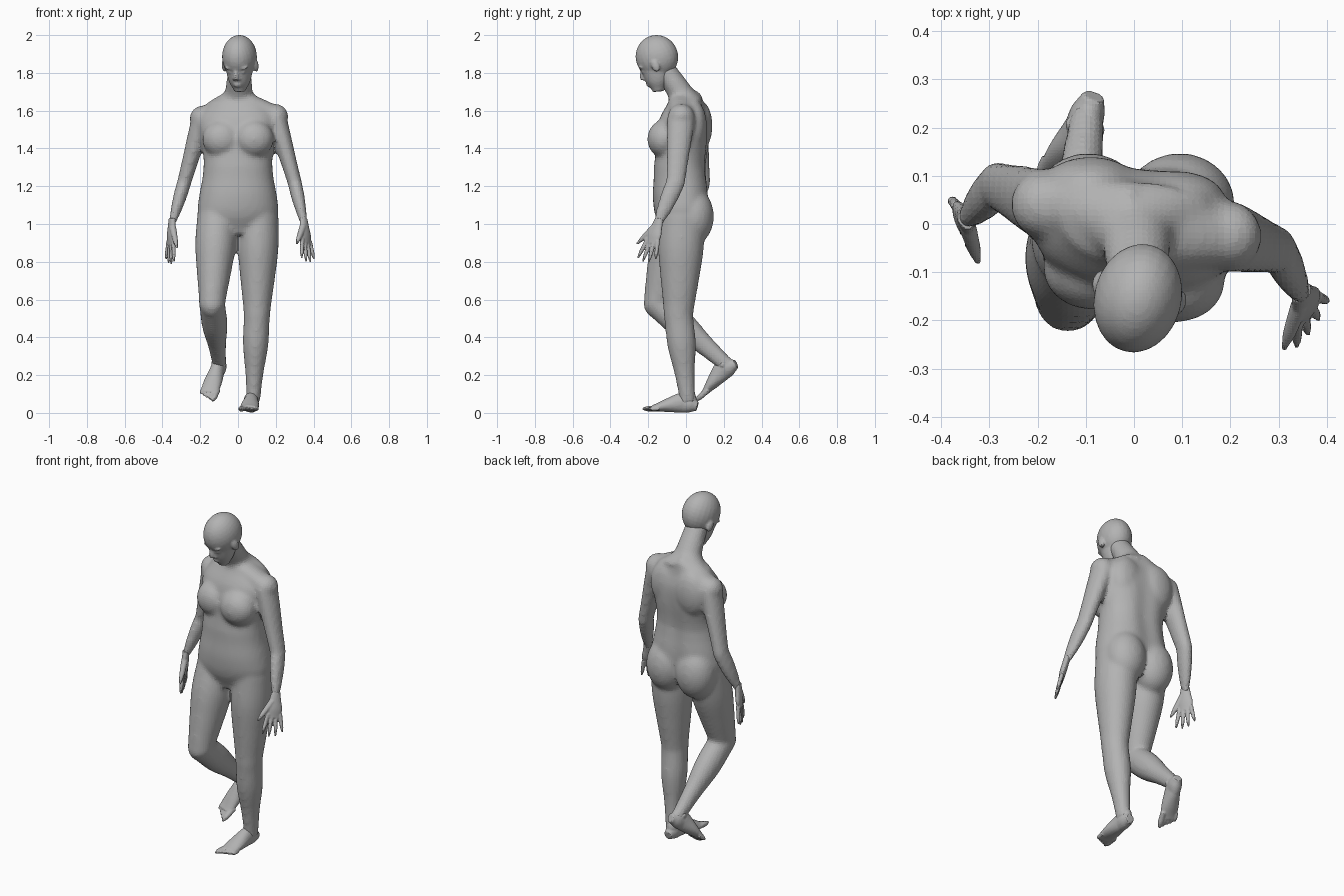
import bpy, bmesh, math
from mathutils import Matrix, Vector

cube = bpy.data.objects.get("Cube")
if cube:
    bpy.data.objects.remove(cube, do_unlink=True)

grey = bpy.data.materials.new("plain grey")
grey.use_nodes = True
shade = (.45, .45, .45, 1)
grey.diffuse_color = shade
for node in grey.node_tree.nodes:
    if node.type == "BSDF_PRINCIPLED":
        node.inputs["Base Color"].default_value = shade


def along_joints(joints, t):
    """Point at fraction t of a straight-boned chain."""
    position = t * (len(joints) - 1)
    i = min(int(position), len(joints) - 2)
    return Vector(joints[i]).lerp(Vector(joints[i + 1]), position - i)


def smooth_value(values, t):
    """Value at fraction t of a smooth curve through evenly spaced values."""
    last = len(values) - 1
    position = t * last
    i = min(int(position), last - 1)
    f = position - i
    before, a = values[max(i - 1, 0)], values[i]
    b, after = values[i + 1], values[min(i + 2, last)]
    rise, fall = (b - before) / 2, (after - a) / 2
    ease = f * f * (3 - 2 * f)
    return a + (b - a) * ease + f * (1 - f) * (rise * (1 - f) - fall * f)


def tube(bm, joints, widths, depths, sides=24, twist=(0, 0), square=1, groove=0):
    """Closed oval loft along a chain of joints."""
    steps = 24
    rings = []
    for step in range(steps + 1):
        t = step / steps
        centre = along_joints(joints, t)
        ahead = along_joints(joints, min(step + 1, steps) / steps)
        behind = along_joints(joints, max(step - 1, 0) / steps)
        tangent = (ahead - behind).normalized()
        turn = math.radians(twist[0] + (twist[1] - twist[0]) * t)
        side = Vector((math.cos(turn), math.sin(turn), 0))
        side = (side - tangent * side.dot(tangent)).normalized()
        depth = tangent.cross(side)
        width, thickness = smooth_value(widths, t), smooth_value(depths, t)
        ring = []
        for k in range(sides):
            angle = math.tau * k / sides
            c, s = math.cos(angle), math.sin(angle)
            dent = 1 - groove * math.exp(-((angle - math.pi / 2) * 4) ** 2)
            u = math.copysign(abs(c) ** square, c) * width
            v = math.copysign(abs(s) ** square, s) * thickness * dent
            ring.append(bm.verts.new(centre + side * u + depth * v))
        rings.append(ring)
    faces = [bm.faces.new(rings[0]), bm.faces.new(rings[-1])]
    for lower, upper in zip(rings, rings[1:]):
        for k in range(sides):
            n = (k + 1) % sides
            faces.append(bm.faces.new((lower[k], lower[n], upper[n], upper[k])))
    bmesh.ops.recalc_face_normals(bm, faces=faces)


def limb(bm, joints, girths, ratio=1):
    """Loft whose depth is a fixed multiple of its width."""
    tube(bm, joints, girths, [girth * ratio for girth in girths])


def ball(bm, centre, radii):
    matrix = Matrix.Translation(centre) @ Matrix.Diagonal((*radii, 1))
    bmesh.ops.create_uvsphere(bm, u_segments=24, v_segments=16, radius=1, matrix=matrix)


def frame(origin, along, up):
    """Local z runs along, local y points up."""
    z = Vector(along).normalized()
    y = Vector(up)
    y = (y - z * y.dot(z)).normalized()
    return Matrix.Translation(origin) @ Matrix((y.cross(z), y, z)).transposed().to_4x4()


def finish(bm, name, voxel, rounds, matrix=Matrix()):
    """Fuse the overlapping parts into a single skin."""
    bm.transform(matrix)
    mesh = bpy.data.meshes.new(name)
    bm.to_mesh(mesh)
    bm.free()
    mesh.materials.append(grey)
    obj = bpy.data.objects.new(name, mesh)
    bpy.context.scene.collection.objects.link(obj)
    fuse = obj.modifiers.new("fuse", "REMESH")
    fuse.mode = "VOXEL"
    fuse.voxel_size = voxel
    fuse.use_smooth_shade = False
    soften = obj.modifiers.new("soften", "SMOOTH")
    soften.factor = .5
    soften.iterations = rounds


# Torso twisted between hips and shoulders, with a spine groove
body = bmesh.new()
tube(body, [(0, -.02, .95), (0, -.03, 1.3), (0, .005, 1.65)],
     [.14, .21, .205, .187, .182, .2, .21, .15],
     [.1, .14, .15, .142, .138, .14, .13, .09],
     sides=48, twist=(5, -10), square=.9, groove=.1)
# Neck spreading into the shoulders
tube(body, [(0, .01, 1.62), (.005, -.04, 1.71), (.008, -.12, 1.83)],
     [.17, .085, .068, .062], [.09, .07, .062, .056])
# Chest, shoulder blades and buttocks
for s in (-1, 1):
    ball(body, (s * .085, -.105 - s * .013, 1.45), (.105, .087, .1))
    ball(body, (s * .09, .065 - s * .015, 1.52), (.1, .06, .13))
    ball(body, (s * .095, .04, 1.04), (.115, .108, .15))

# Shoulders and arms: collar, shoulder, elbow, wrist
arm_girths = [.055, .05, .043, .038, .036, .029, .019]
left_wrist, right_wrist = (.35, -.15, 1), (-.35, .01, 1)
for shoulder, elbow, wrist in (
        ((.2, -.025, 1.57), (.3, -.055, 1.22), left_wrist),
        ((-.19, .04, 1.56), (-.285, .08, 1.22), right_wrist)):
    tube(body, [(.005, 0, 1.65), shoulder], [.06, .058, .055], [.09, .08, .065])
    ball(body, shoulder, (.066, .07, .066))
    limb(body, [shoulder, elbow, wrist], arm_girths, 1.35)

# Legs: hip, knee, ankle
leg_girths = [.105, .108, .09, .07, .068, .048, .037]
limb(body, [(.11, -.02, 1.05), (.1, -.04, .52), (.08, .01, .05)], leg_girths, 1.12)
limb(body, [(-.11, -.03, 1.05), (-.137, -.15, .58), (-.097, .225, .245)], leg_girths, 1.12)
ball(body, (-.138, -.155, .58), (.066, .07, .08))
finish(body, "body", .012, 10)

# Head: cranium, face and nose
head = bmesh.new()
ball(head, (0, 0, 0), (.091, .114, .116))
tube(head, [(0, -.07, -.17), (0, 0, .02)],
     [.03, .055, .068, .077, .086], [.03, .06, .079, .093, .105])
limb(head, [(0, -.1, -.02), (0, -.12, -.08)], [.008, .01, .014, .012], 1.2)
# Nostrils, brows, eyelids and ears
for s in (-1, 1):
    ball(head, (s * .013, -.11, -.079), (.009, .012, .008))
    ball(head, (s * .034, -.091, -.02), (.03, .016, .01))
    ball(head, (s * .033, -.088, -.045), (.017, .014, .009))
    ball(head, (s * .086, -.008, -.048), (.014, .022, .035))
# Lips
for z in (-.109, -.121):
    ball(head, (0, -.104, z), (.022, .011, .006))
pose = Matrix.Rotation(math.radians(-14), 4, "Z") @ Matrix.Rotation(math.radians(25), 4, "X")
finish(head, "head", .007, 4, Matrix.Translation((.008, -.154, 1.885)) @ pose)


# Hands: palm, four fanned fingers and a thumb on the local y side
def hand(name, wrist, along, thumb_side):
    bm = bmesh.new()
    tube(bm, [(0, 0, -.03), (0, 0, .11)],
         [.018, .018, .018, .012], [.025, .034, .045, .038])
    for i in range(4):
        y = .034 - .023 * i
        tip = .215 - .009 * (i - 1.2) ** 2
        limb(bm, [(0, y, .09), (0, y * 1.65, tip)], [.012, .011, .01, .005])
    limb(bm, [(0, .015, .02), (0, .09, .13)], [.018, .016, .013, .006])
    finish(bm, name, .005, 2, frame(wrist, along, thumb_side))


hand("left_hand", left_wrist, (.1, -.3, -.94), (-.6, -.8, .2))
hand("right_hand", right_wrist, (-.05, -.06, -1), (.4, -1, 0))


# Feet: heel to ball, ankle, ankle bones and five toes from the inner side
def foot(name, heel, along, up, inner):
    bm = bmesh.new()
    tube(bm, [(0, .035, 0), (0, .053, .08), (0, .017, .24)],
         [.024, .036, .038, .048, .048], [.025, .045, .053, .036, .016])
    ball(bm, (0, .07, .055), (.036, .055, .048))
    for s in (-1, 1):
        ball(bm, (s * .03, .075, .055), (.013, .014, .014))
    for i in range(5):
        x = inner * (.038 - .0195 * i)
        size = .011 if i else .015
        limb(bm, [(x, .016, .2), (x, .013, .295 - .011 * i)], [size, size, size, size / 2])
    finish(bm, name, .006, 2, frame(heel, along, up))


foot("left_foot", (.078, .06, 0), (-.09, -1, .03), (0, 0, 1), -1)
foot("right_foot", (-.082, .287, .232), (-.085, -.21, -.165), (0, -.5, .85), 1)
